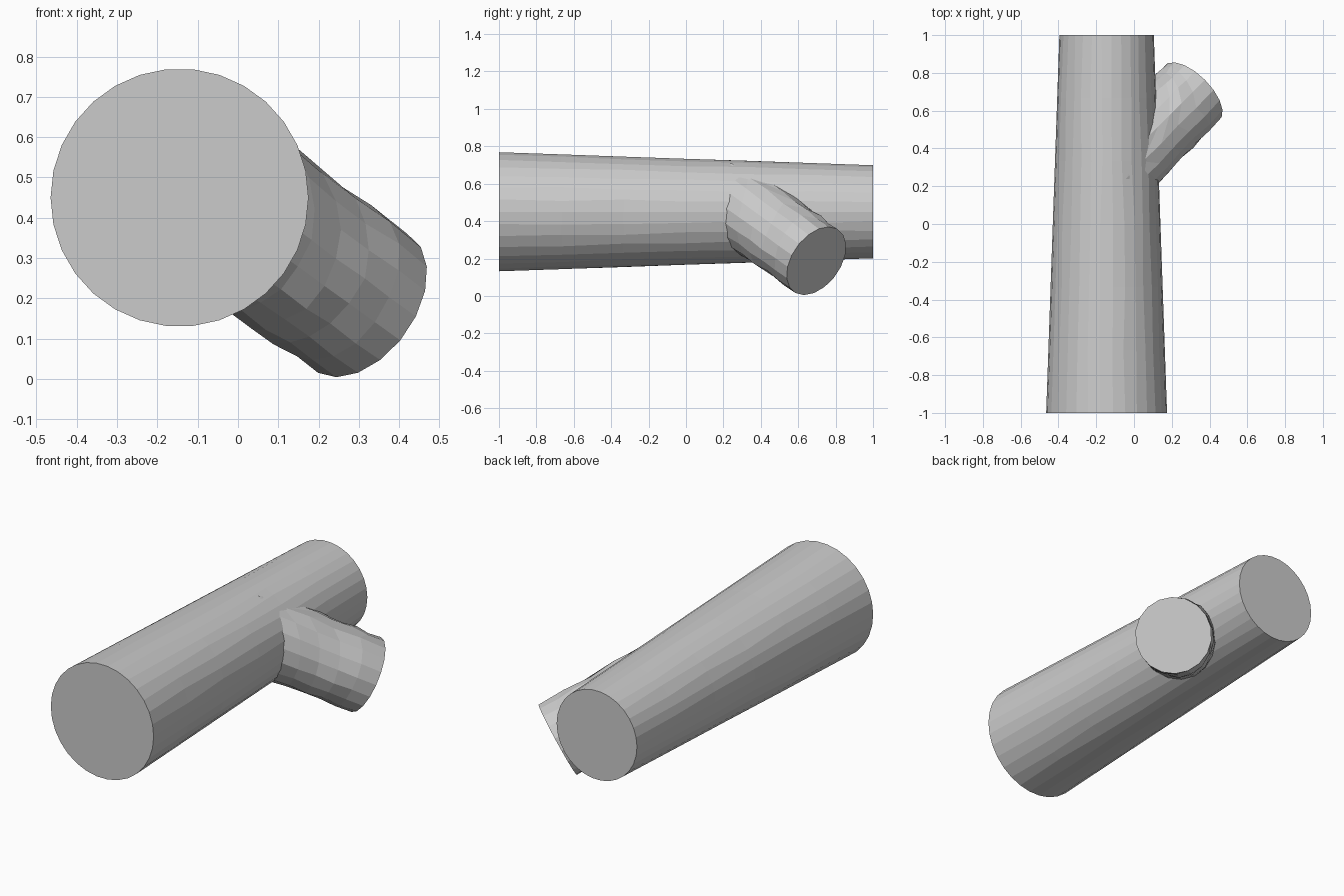
import bpy, bmesh, math, random
from mathutils import Vector

random.seed(4)
cube = bpy.data.objects.get("Cube")
if cube:
    bpy.data.objects.remove(cube)

# One plain grey for the whole log
grey = bpy.data.materials.new("plain grey")
grey.use_nodes = True
grey.diffuse_color = (0.6, 0.6, 0.6, 1)
grey.node_tree.nodes["Principled BSDF"].inputs["Base Color"].default_value = (0.6, 0.6, 0.6, 1)

AXIS_X, AXIS_Z = -0.145, 0.45


def trunk_radius(y):
    return 0.285 - 0.035 * y


def loft(name, rings, cap_start, cap_end):
    """Bridge a list of equal-length point rings into a flat-shaded tube."""
    bm = bmesh.new()
    loops = [[bm.verts.new(p) for p in ring] for ring in rings]
    for a, b in zip(loops, loops[1:]):
        n = len(a)
        for i in range(n):
            j = (i + 1) % n
            bm.faces.new((a[i], a[j], b[j], b[i]))
    if cap_start:
        bm.faces.new(loops[0])
    if cap_end:
        bm.faces.new(loops[-1])
    bmesh.ops.recalc_face_normals(bm, faces=bm.faces)
    # An open tube may come out inverted: compare one side with its ring centre
    side = bm.faces[0] if bm.faces else None
    bm.faces.ensure_lookup_table()
    side = bm.faces[0]
    centre = sum((v.co for v in loops[0] + loops[1]), Vector()) / (2 * len(loops[0]))
    if side.normal.dot(side.calc_center_median() - centre) < 0:
        bmesh.ops.reverse_faces(bm, faces=bm.faces)
    mesh = bpy.data.meshes.new(name)
    bm.to_mesh(mesh)
    bm.free()
    mesh.materials.append(grey)
    obj = bpy.data.objects.new(name, mesh)
    bpy.context.collection.objects.link(obj)
    return obj


# Tapered trunk with slightly wandering long edges
SIDES, STEPS = 30, 6
rings = []
for s in range(STEPS + 1):
    y = -1 + 2 * s / STEPS
    wobble = 0 if s in (0, STEPS) else 0.025
    ring = []
    for i in range(SIDES):
        a = math.tau * i / SIDES + random.uniform(-wobble, wobble)
        r = trunk_radius(y)
        ring.append(Vector((AXIS_X + r * math.cos(a), y, AXIS_Z + r * math.sin(a))))
    rings.append(ring)
loft("trunk", rings, True, True)

# Cut branch stub, flaring back until it meets the trunk surface
tip = Vector((0.31, 0.697, 0.187))
out = Vector((0.63, 0.63, -0.455)).normalized()
side_dir = out.cross(Vector((0, 0, 1))).normalized()
up_dir = side_dir.cross(out)


def inside_trunk(p):
    return math.hypot(p.x - AXIS_X, p.z - AXIS_Z) < trunk_radius(p.y) - 0.008


B_SIDES, B_STEPS = 18, 5
rings = [[] for _ in range(B_STEPS + 1)]
for i in range(B_SIDES):
    a = math.tau * (i + 0.5) / B_SIDES
    u = side_dir * math.cos(a) + up_dir * math.sin(a)

    def point(t, bump=0):
        return tip - out * t + u * (0.205 + 0.02 * t + bump)

    length = 0.0
    while length < 0.75 and not inside_trunk(point(length)):
        length += 0.005
    for s in range(B_STEPS + 1):
        bump = random.uniform(-0.009, 0.006) if 0 < s < B_STEPS else 0
        rings[s].append(point(length * s / B_STEPS, bump))
loft("branch_stub", rings, True, False)
